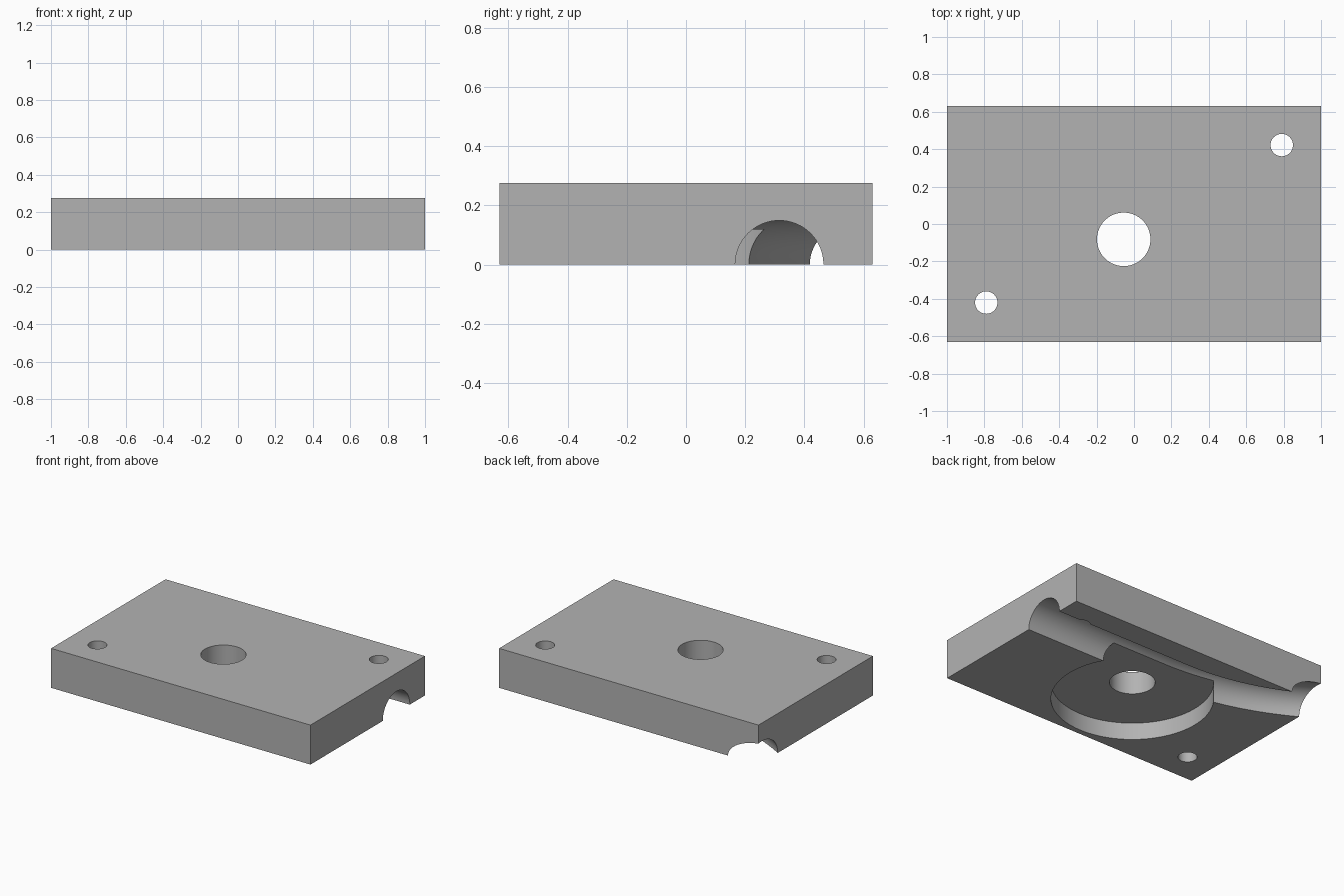
import bpy, bmesh, math

if "Cube" in bpy.data.objects:
    bpy.data.objects.remove(bpy.data.objects["Cube"])

HALF_X, HALF_Y, HEIGHT = 1.0, 0.63, 0.275
CX, CY = -0.055, -0.082          # centre of pocket and main hole

grey = bpy.data.materials.new("plain grey")
grey.diffuse_color = (0.45, 0.45, 0.45, 1)
grey.use_nodes = True
grey.node_tree.nodes["Principled BSDF"].inputs["Base Color"].default_value = grey.diffuse_color


def new_object(name, bm):
    bmesh.ops.recalc_face_normals(bm, faces=bm.faces[:])
    mesh = bpy.data.meshes.new(name)
    bm.to_mesh(mesh)
    bm.free()
    mesh.materials.append(grey)
    obj = bpy.data.objects.new(name, mesh)
    bpy.context.collection.objects.link(obj)
    return obj


def cylinder(name, x, y, radius, z0, z1, sides=96):
    bm = bmesh.new()
    bmesh.ops.create_cone(bm, cap_ends=True, segments=sides, radius1=radius,
                          radius2=radius, depth=z1 - z0)
    bmesh.ops.translate(bm, verts=bm.verts[:], vec=(x, y, (z0 + z1) / 2))
    return new_object(name, bm)


def channel(name, radius, y, bend_radius, sides=64):
    """Round bar: straight from the right, then bending towards the back."""
    path = [(1.2, y, 0.0)]
    for i in range(41):
        a = math.radians(50) * i / 40
        path.append((CX - bend_radius * math.sin(a),
                     y + bend_radius * (1 - math.cos(a)), a))
    bm = bmesh.new()
    rings = []
    for px, py, a in path:
        ring = []
        for k in range(sides):
            t = 2 * math.pi * k / sides
            u = radius * math.cos(t)
            ring.append(bm.verts.new((px + u * math.sin(a), py + u * math.cos(a),
                                      radius * math.sin(t))))
        rings.append(ring)
    for r0, r1 in zip(rings, rings[1:]):
        for k in range(sides):
            n = (k + 1) % sides
            bm.faces.new((r0[k], r0[n], r1[n], r1[k]))
    bm.faces.new(rings[0])
    bm.faces.new(rings[-1])
    return new_object(name, bm)


# Solid block
bm = bmesh.new()
bmesh.ops.create_cube(bm, size=1)
bmesh.ops.scale(bm, verts=bm.verts[:], vec=(2 * HALF_X, 2 * HALF_Y, HEIGHT))
bmesh.ops.translate(bm, verts=bm.verts[:], vec=(0, 0, HEIGHT / 2))
block = new_object("mould_block", bm)

# Underside pocket, bent half-round channel, main hole and two pin holes
cutters = [
    cylinder("pocket_cutter", CX, CY, 0.51, -0.2, 0.118),
    channel("channel_cutter", 0.149, 0.315, 1.75),
    cylinder("main_hole_cutter", CX, CY, 0.143, -0.3, 0.5),
    cylinder("right_pin_hole_cutter", 0.79, 0.422, 0.06, -0.3, 0.5, 48),
    cylinder("left_pin_hole_cutter", -0.79, -0.42, 0.06, -0.3, 0.5, 48),
]
bpy.context.view_layer.objects.active = block
block.select_set(True)
for cutter in cutters:
    mod = block.modifiers.new(cutter.name, 'BOOLEAN')
    mod.operation = 'DIFFERENCE'
    mod.solver = 'EXACT'
    mod.object = cutter
    bpy.ops.object.modifier_apply(modifier=mod.name)
    bpy.data.objects.remove(cutter, do_unlink=True)

bpy.ops.object.shade_smooth_by_angle(angle=math.radians(25))
